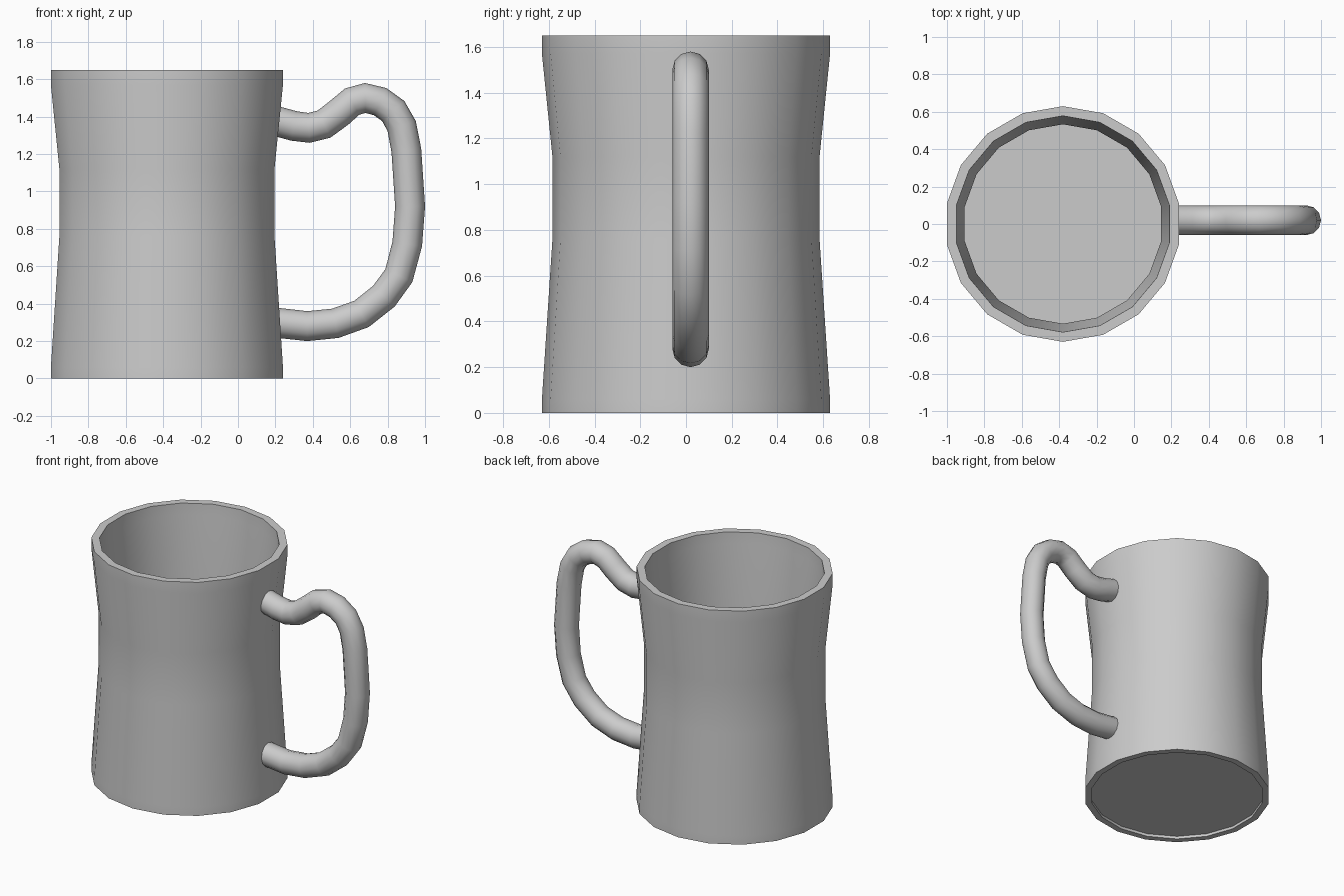
import bpy, bmesh, math
from mathutils import Vector

if "Cube" in bpy.data.objects:
    bpy.data.objects.remove(bpy.data.objects["Cube"], do_unlink=True)

SIDES = 18
CENTRE_X = -0.38

grey = bpy.data.materials.new("plain grey")
grey.use_nodes = True
grey.diffuse_color = (0.6, 0.6, 0.6, 1)
grey.node_tree.nodes["Principled BSDF"].inputs["Base Color"].default_value = grey.diffuse_color


def add_smooth(obj, angle):
    """Put the object's material on and smooth all but its sharp edges."""
    obj.data.materials.clear()
    obj.data.materials.append(grey)
    bpy.ops.object.select_all(action="DESELECT")
    obj.select_set(True)
    bpy.context.view_layer.objects.active = obj
    bpy.ops.object.shade_smooth_by_angle(angle=math.radians(angle))


# Mug body: radius and height, from under the floor, up the outside, down the inside
profile = [
    (0, 0.02), (0.585, 0.02), (0.585, 0), (0.63, 0), (0.63, 0.06),
    (0.584, 0.76), (0.584, 1.12), (0.63, 1.57), (0.63, 1.65),
    (0.578, 1.65), (0.575, 1.57), (0.533, 1.12), (0.533, 0.76),
    (0.578, 0.06), (0, 0.06),
]
bm = bmesh.new()
verts = [bm.verts.new((0, r, z)) for r, z in profile]
edges = [bm.edges.new(pair) for pair in zip(verts, verts[1:])]
bmesh.ops.spin(bm, geom=verts + edges, cent=(0, 0, 0), axis=(0, 0, 1),
               angle=math.tau, steps=SIDES, use_duplicate=False)
bmesh.ops.remove_doubles(bm, verts=bm.verts, dist=0.0005)
bmesh.ops.recalc_face_normals(bm, faces=bm.faces)
mesh = bpy.data.meshes.new("mug_body")
bm.to_mesh(mesh)
bm.free()
body = bpy.data.objects.new("mug_body", mesh)
body.location.x = CENTRE_X
bpy.context.collection.objects.link(body)
add_smooth(body, 50)

# Handle: round tube along a path in the side plane
path = [
    (0.19, 1.38), (0.3, 1.35), (0.38, 1.34), (0.46, 1.36), (0.54, 1.42),
    (0.61, 1.48), (0.68, 1.5), (0.76, 1.48), (0.83, 1.43), (0.875, 1.35),
    (0.9, 1.22), (0.92, 0.92), (0.905, 0.72), (0.86, 0.55), (0.78, 0.44),
    (0.66, 0.345), (0.52, 0.295), (0.37, 0.28), (0.19, 0.3),
]
curve = bpy.data.curves.new("handle_path", "CURVE")
curve.dimensions = "3D"
curve.bevel_depth = 0.08
curve.bevel_resolution = 4
curve.use_fill_caps = True
spline = curve.splines.new("POLY")
spline.points.add(len(path) - 1)
for point, (x, z) in zip(spline.points, path):
    point.co = (x, 0.02, z, 1)
handle = bpy.data.objects.new("handle", curve)
bpy.context.collection.objects.link(handle)
bpy.ops.object.select_all(action="DESELECT")
handle.select_set(True)
bpy.context.view_layer.objects.active = handle
bpy.ops.object.convert(target="MESH")
add_smooth(bpy.context.view_layer.objects.active, 50)
